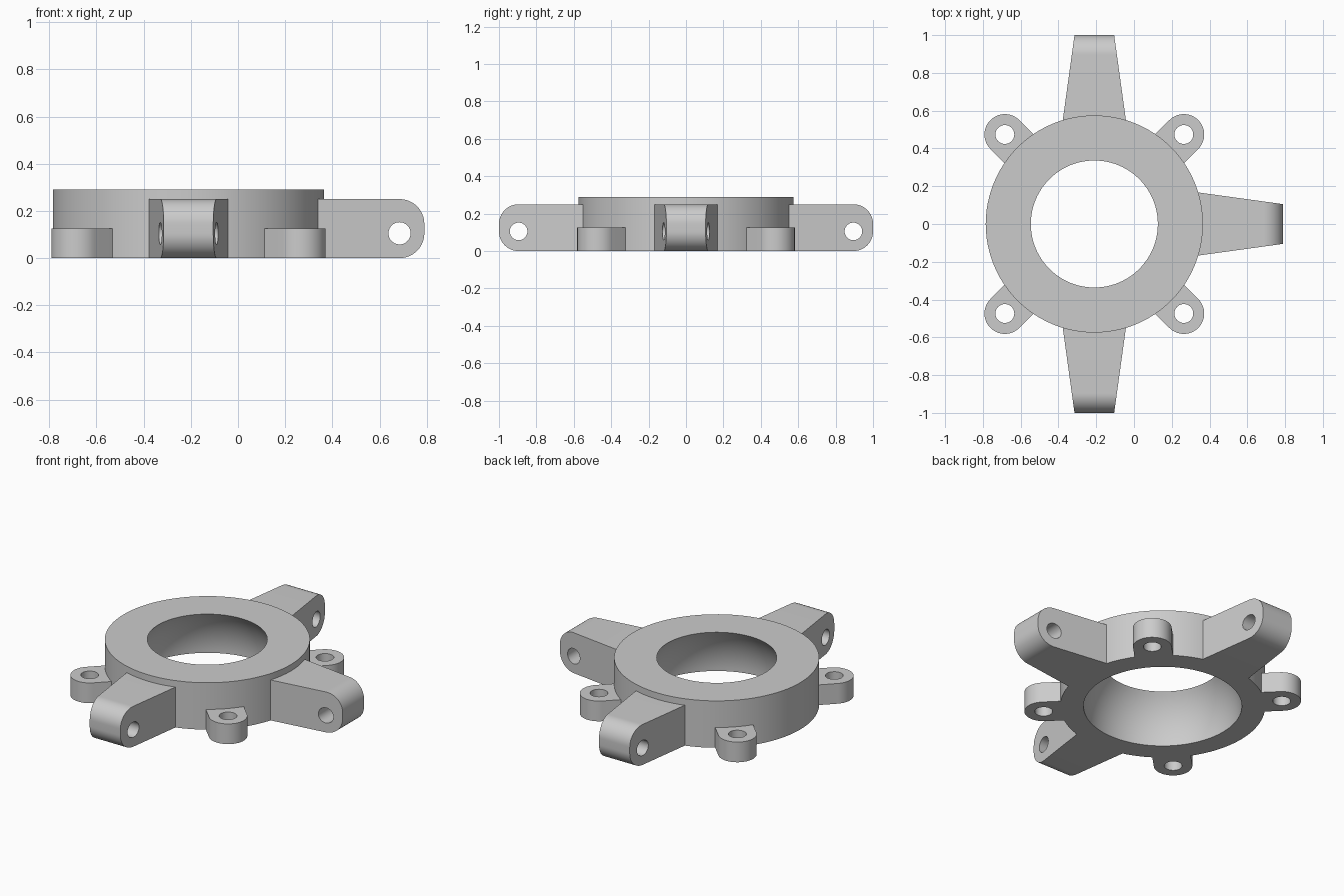
import bpy, bmesh, math
from mathutils import Matrix, Vector

if "Cube" in bpy.data.objects:
    bpy.data.objects.remove(bpy.data.objects["Cube"])

CENTRE = Vector((-0.21, 0, 0))
HEIGHT, OUTER_R, BORE_R = 0.29, 0.575, 0.444

grey = bpy.data.materials.new("plain_grey")
grey.use_nodes = True
grey.diffuse_color = (0.6, 0.6, 0.6, 1)
grey.node_tree.nodes["Principled BSDF"].inputs["Base Color"].default_value = (0.6, 0.6, 0.6, 1)


def finish(bm, name):
    bmesh.ops.recalc_face_normals(bm, faces=bm.faces)
    mesh = bpy.data.meshes.new(name)
    bm.to_mesh(mesh)
    bm.free()
    mesh.materials.append(grey)
    obj = bpy.data.objects.new(name, mesh)
    bpy.context.collection.objects.link(obj)
    return obj


def smooth(obj):
    bpy.ops.object.select_all(action='DESELECT')
    obj.select_set(True)
    bpy.context.view_layer.objects.active = obj
    bpy.ops.object.shade_smooth_by_angle(angle=math.radians(30))


def arc(cx, cy, r, start, end, steps=16):
    angles = [math.radians(start + (end - start) * i / steps) for i in range(steps + 1)]
    return [Vector((cx + r * math.cos(a), cy + r * math.sin(a))) for a in angles]


def prism(points, depth, name):
    """Extrude a flat outline upwards from z = 0."""
    bm = bmesh.new()
    face = bm.faces.new([bm.verts.new((p[0], p[1], 0)) for p in points])
    top = bmesh.ops.extrude_face_region(bm, geom=[face])
    moved = [v for v in top["geom"] if isinstance(v, bmesh.types.BMVert)]
    bmesh.ops.translate(bm, verts=moved, vec=(0, 0, depth))
    return finish(bm, name)


def drill(obj, x, y, radius):
    """Cut a round hole along the local z axis, then remove the cutter."""
    cutter = prism(arc(x, y, radius, 0, 360, 40)[:-1], 2, "hole_cutter")
    cutter.data.transform(Matrix.Translation((0, 0, -1)))
    cutter.hide_render = True
    bpy.context.view_layer.objects.active = obj
    mod = obj.modifiers.new("hole", 'BOOLEAN')
    mod.operation, mod.solver, mod.object = 'DIFFERENCE', 'EXACT', cutter
    bpy.ops.object.modifier_apply(modifier=mod.name)
    bpy.data.objects.remove(cutter)


def place(source, name, angle):
    obj = bpy.data.objects.new(name, source.data.copy())
    bpy.context.collection.objects.link(obj)
    obj.data.transform(Matrix.Translation(CENTRE) @ Matrix.Rotation(math.radians(angle), 4, 'Z'))
    smooth(obj)


# Ring body with a domed bore, wider at the bottom
bm = bmesh.new()
bore = [(math.sqrt(BORE_R ** 2 - z * z), z) for z in [HEIGHT * i / 14 for i in range(15)]]
profile = [bm.verts.new((r, 0, z)) for r, z in bore + [(OUTER_R, HEIGHT), (OUTER_R, 0)]]
edges = [bm.edges.new((a, b)) for a, b in zip(profile, profile[1:] + profile[:1])]
bmesh.ops.spin(bm, geom=profile + edges, axis=(0, 0, 1), cent=(0, 0, 0),
               angle=math.tau, steps=96, use_merge=True)
bmesh.ops.remove_doubles(bm, verts=bm.verts, dist=1e-5)
ring = finish(bm, "ring_body")
ring.data.transform(Matrix.Translation(CENTRE))
smooth(ring)

# Tapered arm with a rounded end and a cross hole
ARM_ROOT, ARM_TIP, ARM_TOP, END_R = 0.46, 1.0, 0.25, 0.105
hinge = ARM_TIP - END_R
outline = [Vector((ARM_ROOT, 0))] + arc(hinge, END_R, END_R, -90, 0)
outline += arc(hinge, ARM_TOP - END_R, END_R, 0, 90) + [Vector((ARM_ROOT, ARM_TOP))]
arm = prism(outline, 2, "arm_pattern")
for v in arm.data.vertices:
    half = 0.105 + (ARM_TIP - v.co.x) * 0.138
    v.co.z = half if v.co.z > 1 else -half
drill(arm, hinge, END_R, 0.047)
arm.data.transform(Matrix.Rotation(math.pi / 2, 4, 'X'))
for name, angle in (("left_arm", 0), ("back_arm", 90), ("front_arm", -90)):
    place(arm, name, angle)
bpy.data.objects.remove(arm)

# Low mounting lugs with vertical screw holes
LUG_R, LUG_X = 0.108, 0.67
lug = prism([Vector((0.5, -LUG_R))] + arc(LUG_X, 0, LUG_R, -90, 90, 28) + [Vector((0.5, LUG_R))],
            0.125, "lug_pattern")
drill(lug, LUG_X, 0, 0.05)
for name, angle in (("back_left_lug", 45), ("back_right_lug", 135),
                    ("front_right_lug", 225), ("front_left_lug", 315)):
    place(lug, name, angle)
bpy.data.objects.remove(lug)
